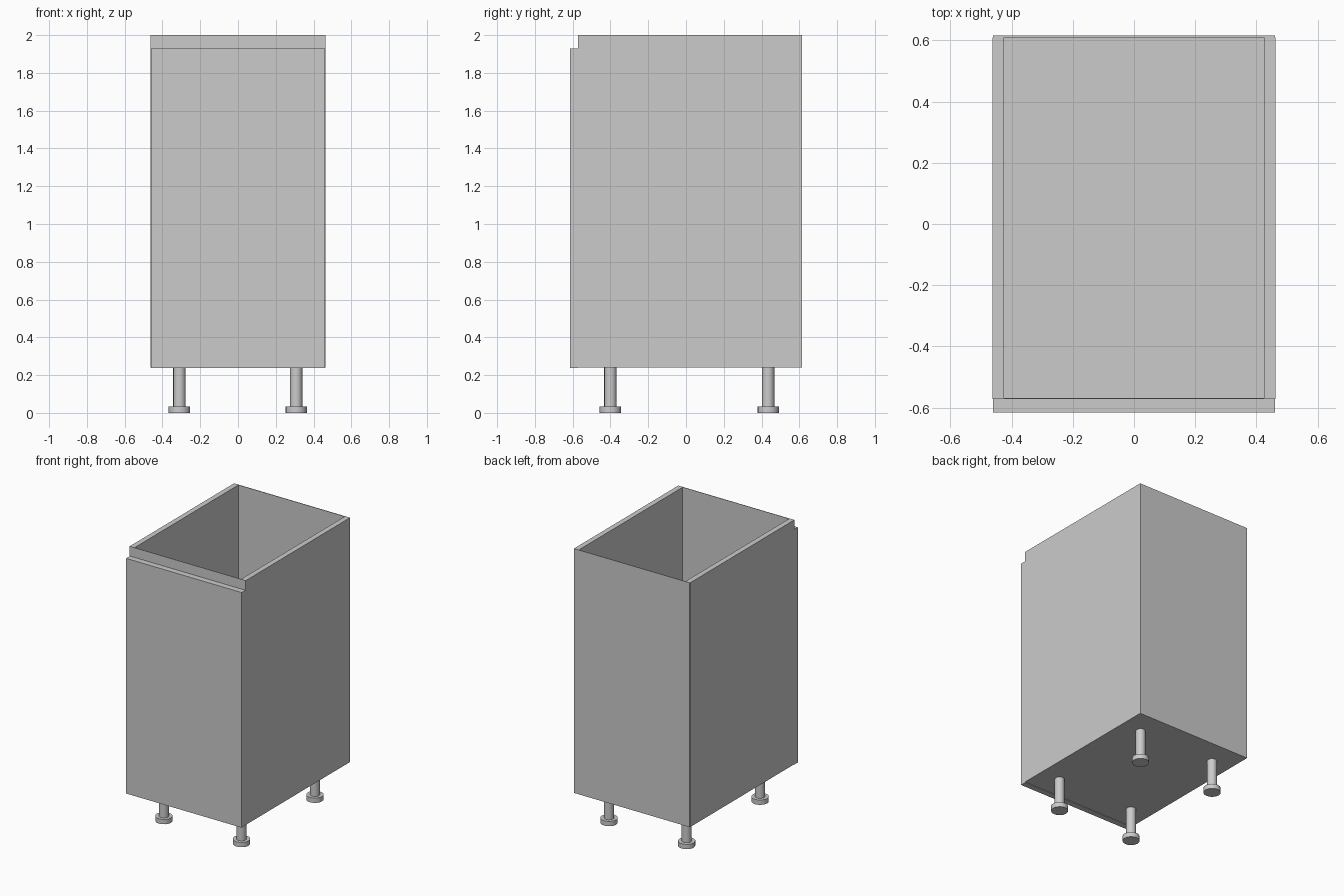
import bpy

if "Cube" in bpy.data.objects:
    bpy.data.objects.remove(bpy.data.objects["Cube"])


def box(name, lo, hi):
    """Axis-aligned board between two corners."""
    bpy.ops.mesh.primitive_cube_add(size=1, location=[(a + b) / 2 for a, b in zip(lo, hi)])
    ob = bpy.context.object
    ob.name = name
    ob.scale = [b - a for a, b in zip(lo, hi)]
    bpy.ops.object.transform_apply(location=False, rotation=False, scale=True)
    return ob


def cylinder(name, x, y, z0, z1, radius):
    bpy.ops.mesh.primitive_cylinder_add(vertices=16, radius=radius, depth=z1 - z0,
                                        location=(x, y, (z0 + z1) / 2))
    ob = bpy.context.object
    ob.name = name
    bpy.ops.object.shade_smooth_by_angle()
    return ob


W = 0.462            # half width
T = 0.038            # board thickness
FRONT, BACK = -0.572, 0.61
BOTTOM, TOP = 0.241, 2.0

# Carcass: two sides, floor, thin front and back panels, open top
for side, s in (("left", -1), ("right", 1)):
    xs = sorted((s * W, s * (W - T)))
    box(side + "_side_panel", (xs[0], FRONT, BOTTOM), (xs[1], BACK, TOP))
box("floor_panel", (-W + T, FRONT, BOTTOM), (W - T, BACK, BOTTOM + T))
box("back_panel", (-W + 0.002, BACK, BOTTOM), (W - 0.002, BACK + 0.005, TOP))
box("front_panel", (-W + T, FRONT, BOTTOM + T), (W - T, FRONT + 0.004, TOP))

# Door, stopping short of the top to leave a finger gap
box("door", (-W + 0.002, -0.615, 0.237), (W - 0.002, FRONT, 1.93))

# Adjustable legs: a slim post on a wider foot disc
for depth, y in (("front", -0.40), ("back", 0.435)):
    for side, x in (("left", -0.31), ("right", 0.308)):
        cylinder(f"{depth}_{side}_leg_post", x, y, 0.035, BOTTOM, 0.033)
        cylinder(f"{depth}_{side}_leg_foot", x, y, 0.0, 0.035, 0.057)
